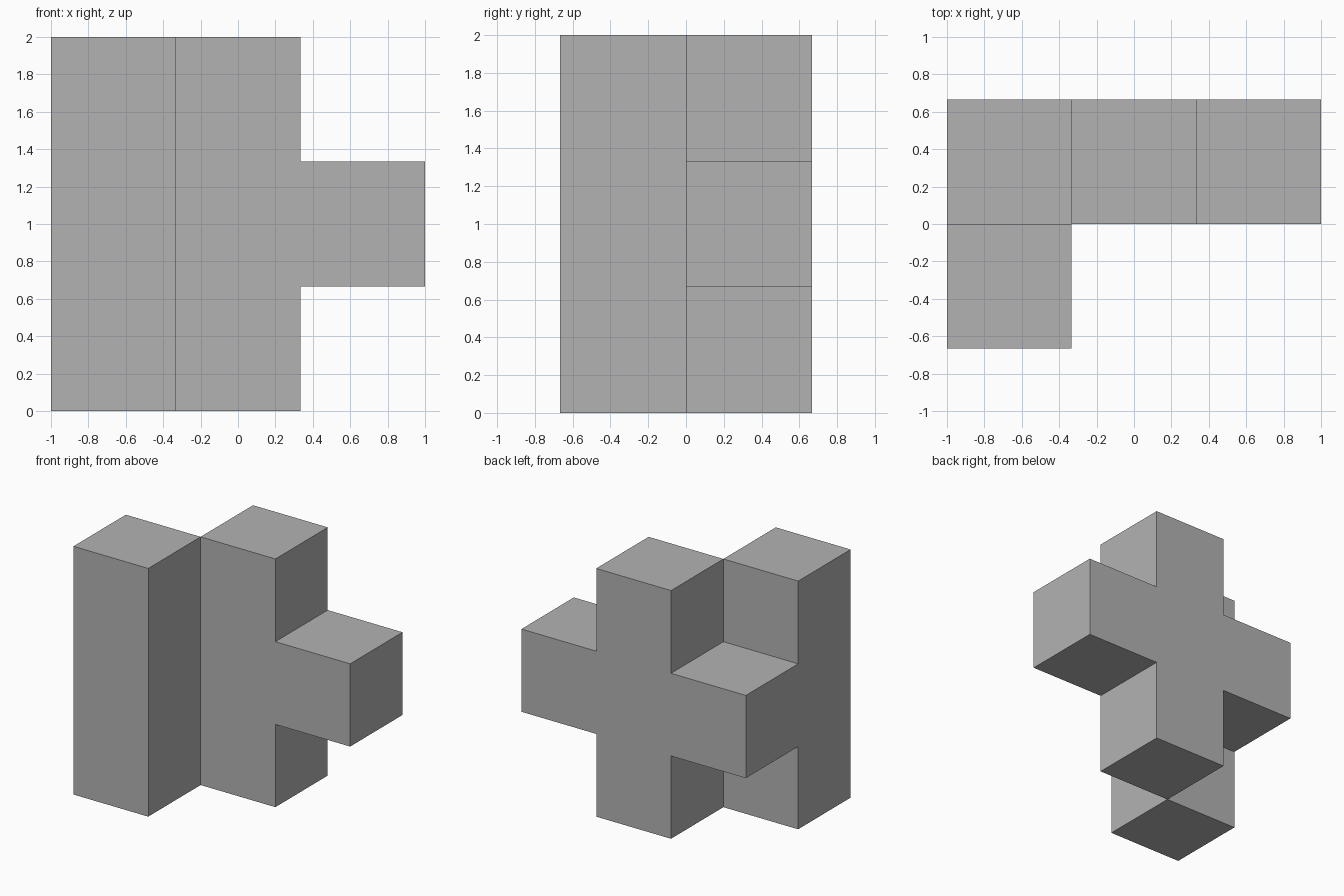
import bpy
import bmesh
from mathutils import Vector

default = bpy.data.objects.get("Cube")
if default:
    bpy.data.objects.remove(default, do_unlink=True)

UNIT = 2 / 3
ORIGIN = Vector((-1, -UNIT, 0))

# Occupied cells (x, y, z): front column, back column and its two side arms
front_column = {(0, 0, z) for z in range(3)}
back_column = {(1, 1, z) for z in range(3)}
side_arms = {(0, 1, 1), (2, 1, 1)}
cells = front_column | back_column | side_arms

grey = bpy.data.materials.new("light grey")
grey.use_nodes = True
colour = (0.45, 0.45, 0.45, 1)
grey.diffuse_color = colour
grey.node_tree.nodes["Principled BSDF"].inputs["Base Color"].default_value = colour

# Outer skin only: a face wherever a filled cell meets an empty one
bm = bmesh.new()
for cell in sorted(cells):
    for axis in range(3):
        for side in (-1, 1):
            neighbour = list(cell)
            neighbour[axis] += side
            if tuple(neighbour) in cells:
                continue
            normal, u, v = Vector(), Vector(), Vector()
            normal[axis] = side
            u[(axis + 1) % 3] = 1
            v[(axis + 2) % 3] = side
            centre = Vector(cell) + Vector((0.5, 0.5, 0.5)) + normal / 2
            corners = [centre + (a * u + b * v) / 2
                       for a, b in ((-1, -1), (1, -1), (1, 1), (-1, 1))]
            bm.faces.new([bm.verts.new(ORIGIN + UNIT * c) for c in corners])

# Weld the cells and merge coplanar squares into clean flat faces
bmesh.ops.remove_doubles(bm, verts=bm.verts, dist=0.001)
bmesh.ops.dissolve_limit(bm, angle_limit=0.01, verts=bm.verts, edges=bm.edges)

mesh = bpy.data.meshes.new("interlocking_block")
bm.to_mesh(mesh)
bm.free()
mesh.materials.append(grey)
block = bpy.data.objects.new("interlocking_block", mesh)
bpy.context.collection.objects.link(block)
